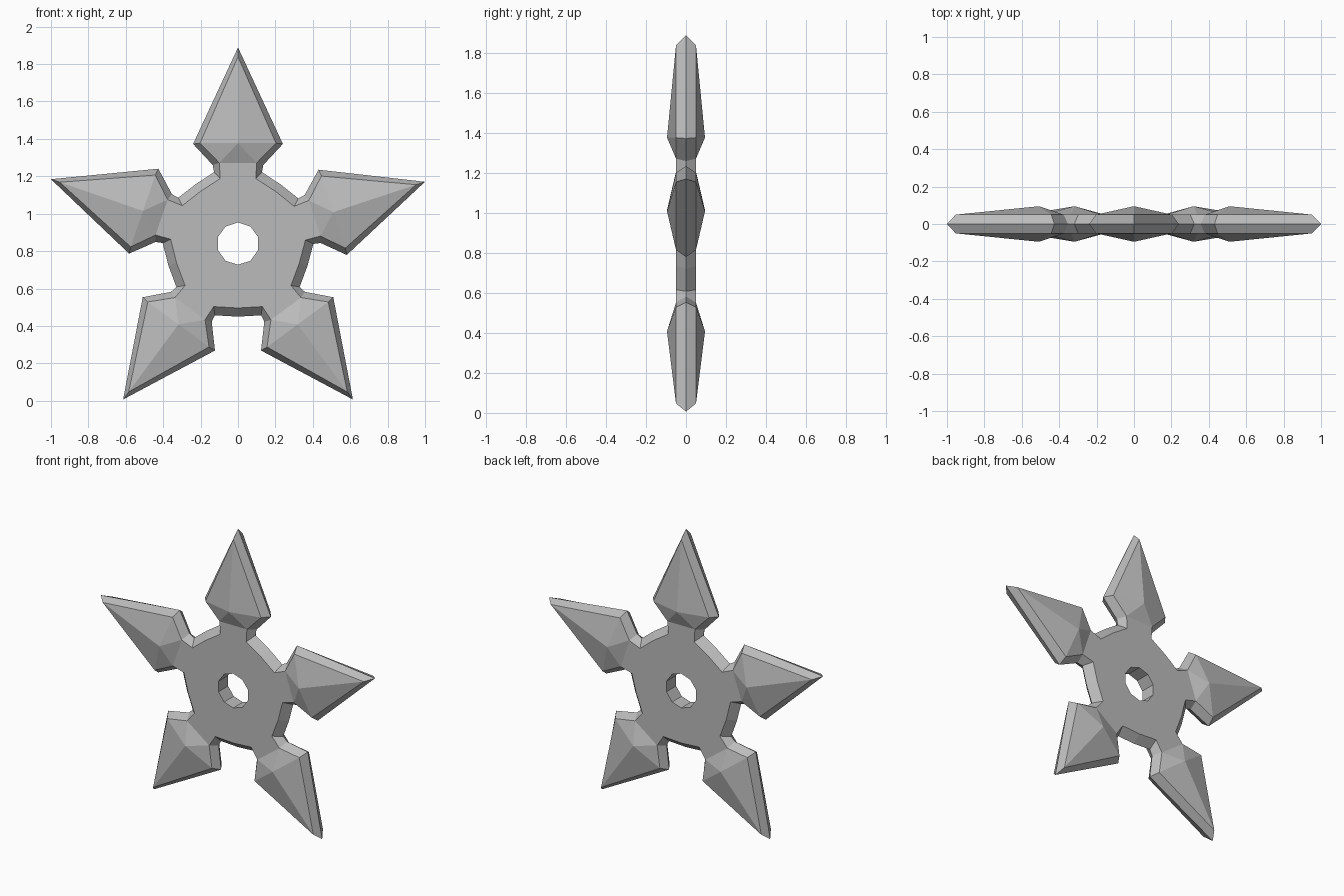
import bpy, bmesh, math
from mathutils import Vector

cube = bpy.data.objects.get("Cube")
if cube:
    bpy.data.objects.remove(cube, do_unlink=True)

steel = bpy.data.materials.new("grey steel")
steel.use_nodes = True
steel.diffuse_color = (0.5, 0.5, 0.5, 1)
steel.node_tree.nodes["Principled BSDF"].inputs["Base Color"].default_value = (0.5, 0.5, 0.5, 1)

CENTRE = Vector((0, 0, 0.84))
HALF = 0.05       # half thickness of the hub
RIDGE = 0.095     # half thickness at the arm's thickest point
HOLE = 0.113

# Arms clockwise from the top: direction in degrees and tip radius
ARMS = [(90, 1.049), (18.3, 1.053), (-53.6, 1.035), (-126.4, 1.035), (-199, 1.058)]

# Half outline of an arm as (across, along): foot, neck, shoulder
FACE = [(0.095, 0.348), (0.1, 0.432), (0.203, 0.537)]
EDGE = [(0.128, 0.382), (0.135, 0.42), (0.24, 0.533)]

bm = bmesh.new()


def place(angle, across, along, y):
    a = math.radians(angle)
    out = Vector((math.cos(a), 0, math.sin(a)))
    side = Vector((math.sin(a), 0, -math.cos(a)))
    return bm.verts.new(CENTRE + out * along + side * across + Vector((0, y, 0)))


def arm_loop(angle, half, tip, y):
    """Outline of one arm, from left foot over the tip to right foot."""
    left = [place(angle, -x, r, y) for x, r in half]
    right = [place(angle, x, r, y) for x, r in reversed(half)]
    return left + [place(angle, 0, tip, y)] + right


def gap_angle(i):
    following = ARMS[(i + 1) % 5][0] - (360 if i == 4 else 0)
    return (ARMS[i][0] + following) / 2


def strip(a, b):
    for i in range(len(a)):
        j = (i + 1) % len(a)
        bm.faces.new((a[i], a[j], b[j], b[i]))


# Sharp rim in the middle plane
rim = []
for i, (angle, tip) in enumerate(ARMS):
    rim += arm_loop(angle, EDGE, tip, 0) + [place(gap_angle(i), 0, 0.39, 0)]

holes = []
for sign in (-1, 1):
    y = sign * HALF
    loops, gaps, necks, hole = [], [], [], []
    for i, (angle, tip) in enumerate(ARMS):
        loops.append(arm_loop(angle, FACE, tip - 0.05, y))
        gaps.append(place(gap_angle(i), 0, 0.344, y))
        necks.append(place(angle, 0, 0.432, y))
        hole += [place(90 - 72 * i, 0, HOLE, y), place(54 - 72 * i, 0, HOLE, y)]

    for i, (angle, tip) in enumerate(ARMS):
        lf, ln, ls, point, rs, rn, rf = loops[i]
        peak = place(angle, 0, 0.537, sign * RIDGE)
        # Faceted arm head
        for face in ((ls, point, peak), (point, rs, peak),
                     (ln, ls, peak), (rs, rn, peak),
                     (ln, peak, necks[i]), (peak, rn, necks[i])):
            bm.faces.new(face)
        # Flat hub sectors on both sides of the arm axis
        bm.faces.new((hole[2 * i], necks[i], rn, rf, gaps[i], hole[2 * i + 1]))
        bm.faces.new((hole[2 * i - 1], gaps[i - 1], lf, ln, necks[i], hole[2 * i]))

    # Chamfer from the flat side to the rim
    strip([v for i in range(5) for v in loops[i] + [gaps[i]]], rim)
    holes.append(hole)

# Wall of the centre hole
strip(*holes)

bmesh.ops.recalc_face_normals(bm, faces=bm.faces[:])
mesh = bpy.data.meshes.new("throwing_star")
bm.to_mesh(mesh)
bm.free()
mesh.materials.append(steel)
star = bpy.data.objects.new("throwing_star", mesh)
bpy.context.collection.objects.link(star)
